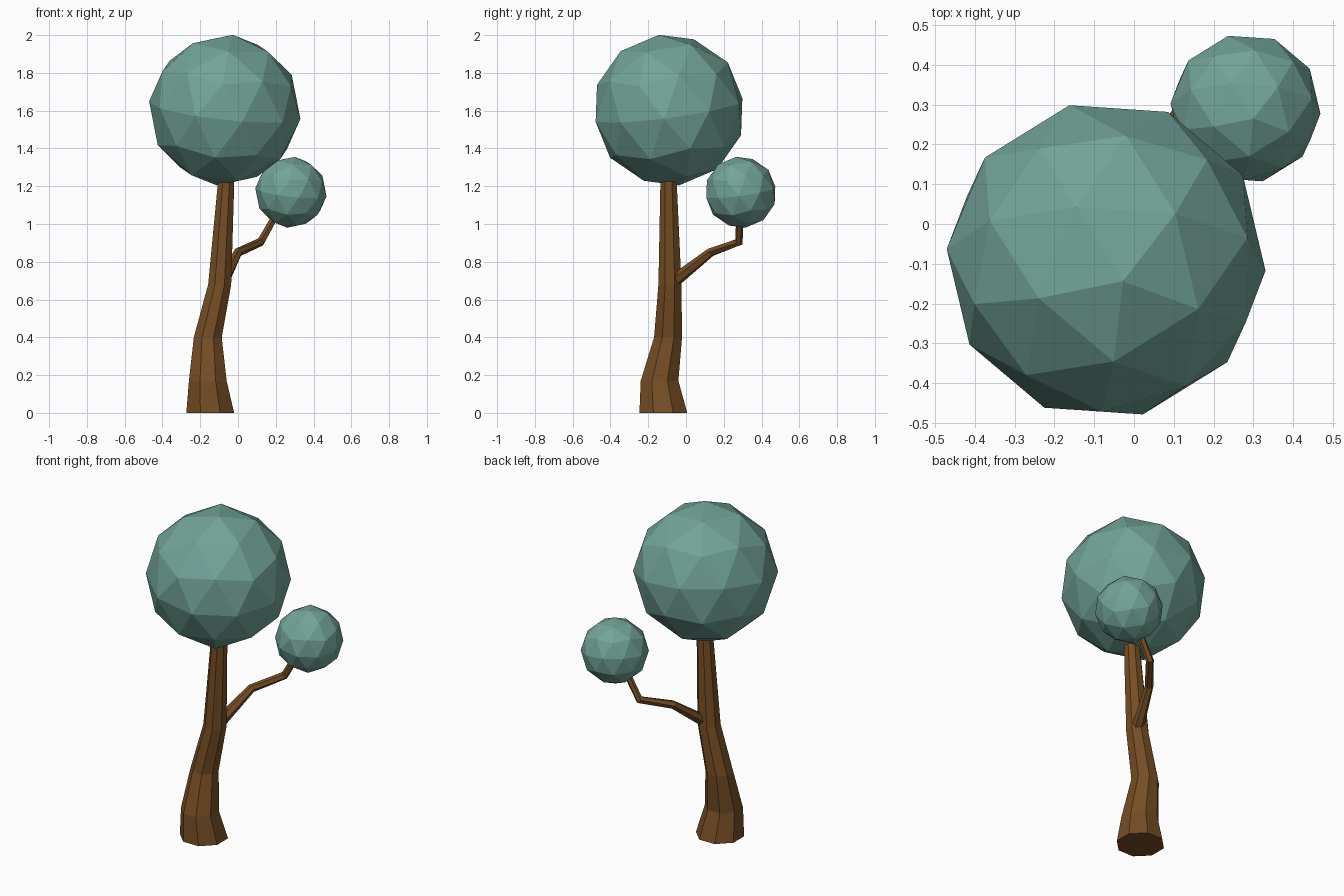
import bpy, bmesh, math
from mathutils import Vector, Matrix

if "Cube" in bpy.data.objects:
    bpy.data.objects.remove(bpy.data.objects["Cube"])

def material(name, rgb):
    m = bpy.data.materials.new(name)
    m.diffuse_color = (*rgb, 1)
    m.use_nodes = True
    m.node_tree.nodes["Principled BSDF"].inputs["Base Color"].default_value = m.diffuse_color
    return m

bark = material("brown bark", (0.18, 0.075, 0.018))
leaf = material("sea green leaves", (0.17, 0.37, 0.315))

def add_object(name, bm, mat):
    bmesh.ops.recalc_face_normals(bm, faces=bm.faces)
    me = bpy.data.meshes.new(name)
    bm.to_mesh(me)
    bm.free()
    me.materials.append(mat)
    ob = bpy.data.objects.new(name, me)
    bpy.context.collection.objects.link(ob)

def limb(name, path, sides, level):
    """Faceted tapered tube; path holds (x, y, z, radius)."""
    bm = bmesh.new()
    pts = [Vector(p[:3]) for p in path]
    rings = []
    for i, p in enumerate(path):
        # level rings lie flat, the others face along the path
        t = (pts[min(i + 1, len(pts) - 1)] - pts[max(i - 1, 0)]).normalized()
        q = Vector((0, 0, 1)).rotation_difference(Vector((0, 0, 1)) if level else t)
        ring = []
        for k in range(sides):
            a = 2 * math.pi * (k + 0.5) / sides
            ring.append(bm.verts.new(pts[i] + q @ Vector((math.cos(a), math.sin(a), 0)) * p[3]))
        rings.append(ring)
    for a, b in zip(rings, rings[1:]):
        for k in range(sides):
            n = (k + 1) % sides
            bm.faces.new((a[k], a[n], b[n], b[k]))
    bm.faces.new(rings[0])
    bm.faces.new(rings[-1])
    add_object(name, bm, bark)

def crown(name, centre, radius):
    """Leaf ball: icosphere turned and tipped slightly off vertical."""
    tilt = Vector((0, 0, 1)).rotation_difference(Vector((0.042, -0.053, 0.394))).to_matrix().to_4x4()
    m = Matrix.Translation(centre) @ tilt @ Matrix.Rotation(math.radians(49.7), 4, 'Z')
    bm = bmesh.new()
    bmesh.ops.create_icosphere(bm, subdivisions=2, radius=radius, matrix=m)
    add_object(name, bm, leaf)

# Trunk, leaning to the right as it rises
limb("trunk", [(-0.147, -0.12, 0, 0.137), (-0.16, -0.14, 0.17, 0.108),
               (-0.16, -0.095, 0.4, 0.08), (-0.097, -0.085, 0.68, 0.066),
               (-0.06, -0.093, 1.27, 0.045)], 8, True)
# Side branch, reaching back and right
limb("branch", [(-0.085, -0.08, 0.685, 0.036), (0.0, 0.13, 0.85, 0.024),
                (0.12, 0.28, 0.905, 0.023), (0.185, 0.285, 1.02, 0.02),
                (0.22, 0.29, 1.08, 0.02)], 6, False)
# Leaf balls
crown("large_crown", (-0.07, -0.09, 1.603), 0.404)
crown("small_crown", (0.28, 0.29, 1.168), 0.19)
